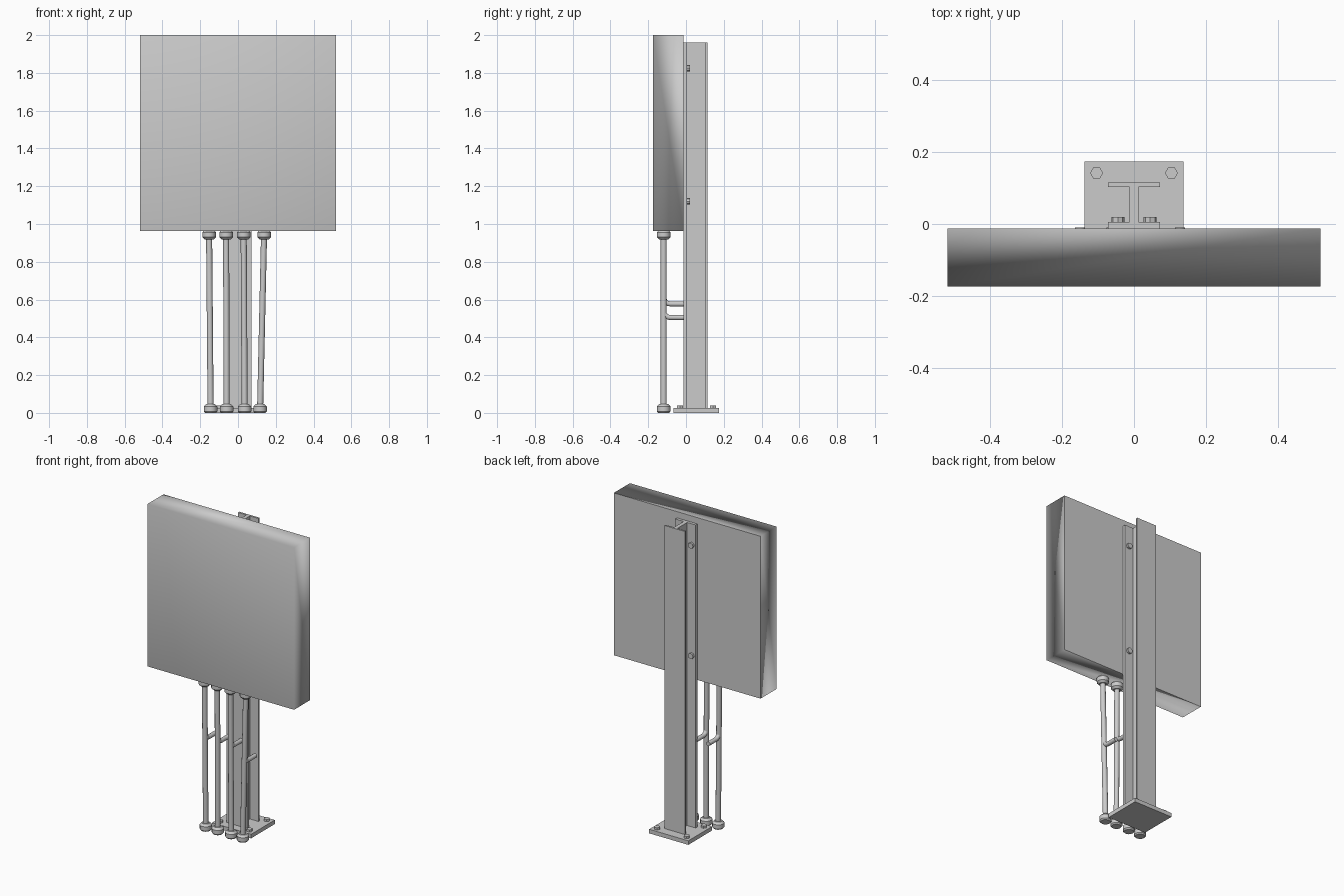
import bpy, bmesh, math
from mathutils import Vector

if "Cube" in bpy.data.objects:
    bpy.data.objects.remove(bpy.data.objects["Cube"], do_unlink=True)

grey = bpy.data.materials.new("painted_grey")
grey.use_nodes = True
colour = (0.6, 0.6, 0.6, 1)
grey.diffuse_color = colour
grey.node_tree.nodes["Principled BSDF"].inputs["Base Color"].default_value = colour


def add(name, bm, smooth=None):
    bmesh.ops.recalc_face_normals(bm, faces=bm.faces)
    mesh = bpy.data.meshes.new(name)
    bm.to_mesh(mesh)
    bm.free()
    mesh.materials.append(grey)
    ob = bpy.data.objects.new(name, mesh)
    bpy.context.collection.objects.link(ob)
    if smooth:
        bpy.ops.object.select_all(action='DESELECT')
        ob.select_set(True)
        bpy.context.view_layer.objects.active = ob
        bpy.ops.object.shade_smooth_by_angle(angle=math.radians(smooth))
    return ob


def box(name, lo, hi):
    bm = bmesh.new()
    bmesh.ops.create_cube(bm, size=1)
    for v in bm.verts:
        v.co = [(a + b) / 2 + c * (b - a) for a, b, c in zip(lo, hi, v.co)]
    return add(name, bm)


def loft(name, rings, sides, smooth=None):
    """Skin round rings given as (centre, radius, axis) and cap the ends."""
    bm = bmesh.new()
    loops = []
    for centre, radius, axis in rings:
        turn = Vector((0, 0, 1)).rotation_difference(Vector(axis))
        loop = []
        for i in range(sides):
            a = math.tau * i / sides
            p = Vector((radius * math.cos(a), radius * math.sin(a), 0))
            loop.append(bm.verts.new(Vector(centre) + turn @ p))
        loops.append(loop)
    for a, b in zip(loops, loops[1:]):
        for i in range(sides):
            j = (i + 1) % sides
            bm.faces.new((a[i], a[j], b[j], b[i]))
    bm.faces.new(loops[0])
    bm.faces.new(loops[-1])
    return add(name, bm, smooth)


UP, BACK = (0, 0, 1), (0, 1, 0)

# Cabinet: soft shading round the front, crisp edges at the back
cabinet = box("cabinet", (-0.518, -0.174, 0.964), (0.518, -0.012, 2))
cabinet.data.shade_smooth()
for e in cabinet.data.edges:
    if all(cabinet.data.vertices[i].co.y > -0.1 for i in e.vertices):
        e.use_edge_sharp = True
soften = cabinet.modifiers.new("soften", 'WEIGHTED_NORMAL')
soften.mode = 'FACE_AREA'
soften.keep_sharp = True

# Steel post, extruded from one half of an H profile and its mirror
half = [(0.072, -0.013), (0.072, 0.006), (0.012, 0.006),
        (0.012, 0.103), (0.072, 0.103), (0.072, 0.115)]
outline = half + [(-x, y) for x, y in reversed(half)]
bm = bmesh.new()
face = bm.faces.new([bm.verts.new((x, y, 0.024)) for x, y in outline])
top = bmesh.ops.extrude_face_region(bm, geom=[face])
moved = [v for v in top["geom"] if isinstance(v, bmesh.types.BMVert)]
bmesh.ops.translate(bm, verts=moved, vec=(0, 0, 1.936))
add("steel_post", bm)

# Base plate and hex bolts
box("base_plate", (-0.138, -0.065, 0), (0.138, 0.174, 0.026))
for side in (-1, 1):
    for y in (-0.032, 0.142):
        x = side * 0.104
        loft("base_bolt", [((x, y, 0.02), 0.018, UP), ((x, y, 0.04), 0.018, UP)], 6)
    for z in (1.12, 1.825):
        x = side * 0.045
        loft("post_bolt", [((x, 0.003, z), 0.018, BACK), ((x, 0.02, z), 0.018, BACK)], 8)

# Conduits with end collars and a bent arm reaching backwards
Y = -0.118
for low_x, high_x, arm_z in ((-0.145, -0.153, 0.577), (-0.06, -0.063, 0.577),
                             (0.035, 0.03, 0.577), (0.117, 0.138, 0.505)):
    loft("conduit", [((low_x, Y, 0.02), 0.016, UP), ((high_x, Y, 0.95), 0.016, UP)], 12, 40)
    for name, x, base, way in (("lower_collar", low_x, 0, 1), ("upper_collar", high_x, 0.964, -1)):
        loft(name, [((x, Y, base + way * h), r, UP) for h, r in
                    ((0, 0.029), (0.008, 0.036), (0.034, 0.036), (0.046, 0.024))], 12, 40)
    x = low_x + (high_x - low_x) * arm_z / 0.964
    bend = 0.035
    rings = []
    for i in range(6):
        a = math.pi / 2 * i / 5
        rings.append(((x, Y + bend * (1 - math.cos(a)), arm_z + bend * (1 - math.sin(a))),
                      0.014, (0, math.sin(a), -math.cos(a) - 0.0001)))
    # Keep ring orientation consistent by turning about x only
    rings = [(c, r, (0, -ax[1], -ax[2])) for c, r, ax in rings]
    rings.append(((x, -0.01, arm_z), 0.014, (0, -1, 0)))
    loft("conduit_arm", rings, 10, 40)
